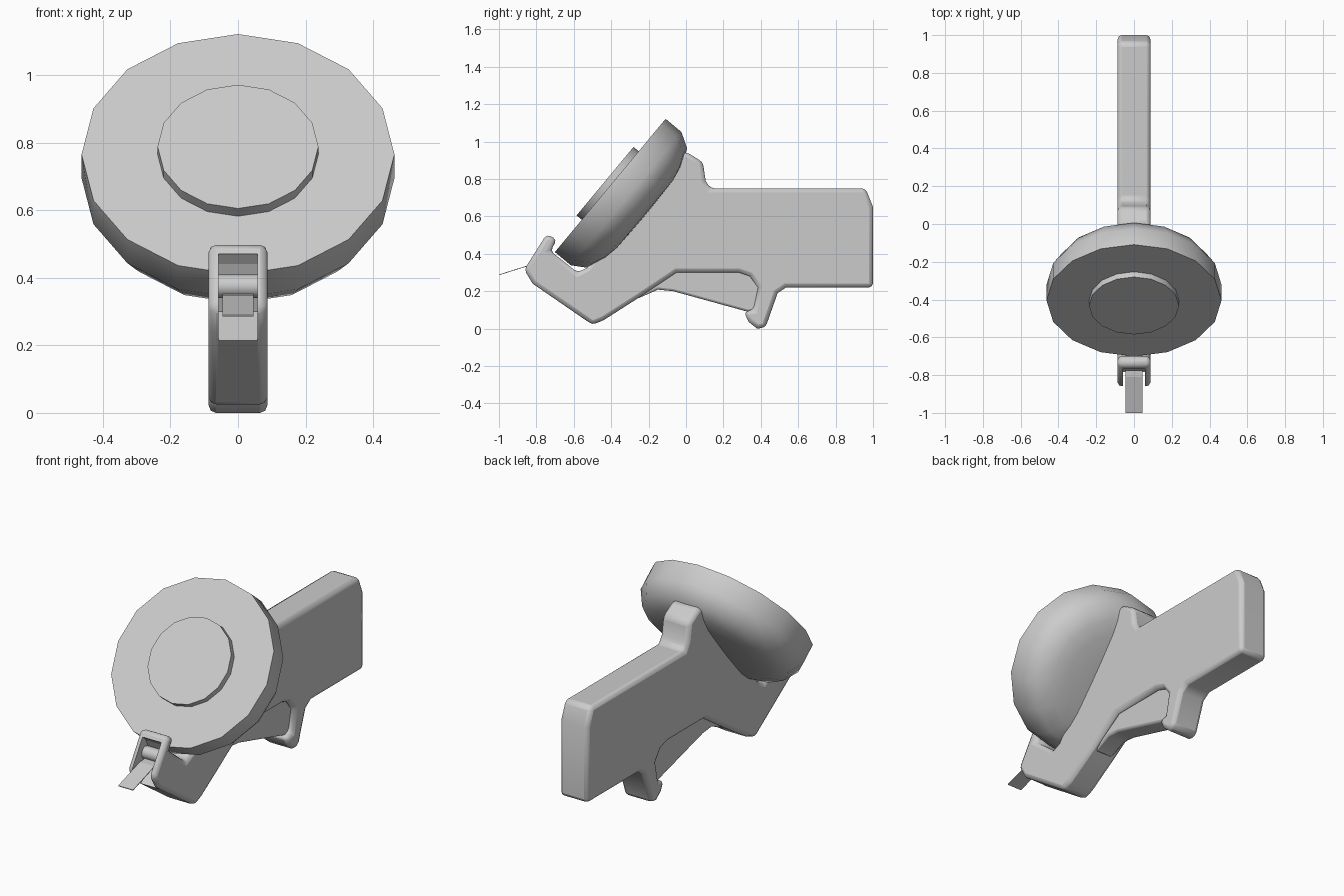
import bpy, bmesh, math
from mathutils import Matrix, Vector

cube = bpy.data.objects.get("Cube")
if cube:
    bpy.data.objects.remove(cube, do_unlink=True)

grey = bpy.data.materials.new("plain grey")
grey.use_nodes = True
COLOUR = (0.6, 0.6, 0.6, 1)
grey.diffuse_color = COLOUR
grey.node_tree.nodes["Principled BSDF"].inputs["Base Color"].default_value = COLOUR


def finish(name, bm):
    bmesh.ops.recalc_face_normals(bm, faces=bm.faces)
    mesh = bpy.data.meshes.new(name)
    bm.to_mesh(mesh)
    bm.free()
    obj = bpy.data.objects.new(name, mesh)
    bpy.context.collection.objects.link(obj)
    mesh.materials.append(grey)
    return obj


def smooth(obj, degrees=35):
    bpy.ops.object.select_all(action='DESELECT')
    obj.select_set(True)
    bpy.context.view_layer.objects.active = obj
    bpy.ops.object.shade_smooth_by_angle(angle=math.radians(degrees))


def slab(name, profile, half, bevel=0.0):
    """Side profile (y, z) extruded across x, with rounded edges."""
    bm = bmesh.new()
    face = bm.faces.new([bm.verts.new((-half, y, z)) for y, z in profile])
    moved = bmesh.ops.extrude_face_region(bm, geom=[face])["geom"]
    bmesh.ops.translate(bm, vec=(2 * half, 0, 0),
                        verts=[v for v in moved if isinstance(v, bmesh.types.BMVert)])
    obj = finish(name, bm)
    if bevel:
        mod = obj.modifiers.new("rounding", 'BEVEL')
        mod.width, mod.segments = bevel, 2
        mod.limit_method, mod.angle_limit = 'ANGLE', math.radians(50)
    return obj


def lathe(name, profile, matrix, sides=16):
    """Closed (radius, height) profile turned round the local z axis."""
    bm = bmesh.new()
    rings = []
    for r, h in profile:
        rings.append([bm.verts.new((r * math.sin(i * math.tau / sides),
                                    r * math.cos(i * math.tau / sides), h))
                      for i in range(sides)])
    for low, high in zip(rings, rings[1:]):
        for i in range(sides):
            j = (i + 1) % sides
            bm.faces.new((low[i], low[j], high[j], high[i]))
    bm.faces.new(rings[0])
    bm.faces.new(rings[-1])
    bm.transform(matrix)
    return finish(name, bm)


# Body: handle, finger lug, angled nose and rear fin
body = slab("body", [
    (1.0, 0.22), (1.0, 0.65), (0.96, 0.75), (0.13, 0.75), (0.105, 0.79),
    (0.09, 0.89), (0.0, 0.945), (-0.06, 0.92), (-0.49, 0.38), (-0.53, 0.325),
    (-0.58, 0.3), (-0.725, 0.415), (-0.69, 0.475), (-0.745, 0.505),
    (-0.865, 0.315), (-0.82, 0.24), (-0.5, 0.02), (-0.44, 0.045),
    (-0.26, 0.16), (-0.05, 0.3), (0.28, 0.3), (0.34, 0.28), (0.385, 0.22),
    (0.36, 0.1), (0.31, 0.09), (0.335, 0.035), (0.38, 0.0), (0.425, 0.005),
    (0.49, 0.19), (0.535, 0.22)], 0.087, 0.022)

# Window through the nose
cutter = slab("nose_cutter", [
    (-0.775, 0.22), (-0.95, 0.1), (-0.95, 0.47), (-0.76, 0.47), (-0.735, 0.44), (-0.67, 0.3)], 0.058)
cutter.hide_render = True
cutter.hide_viewport = True
cut = body.modifiers.new("nose window", 'BOOLEAN')
cut.operation, cut.object, cut.solver = 'DIFFERENCE', cutter, 'EXACT'
smooth(body, 50)

# Thin web under the grip
web = slab("finger_guard_web", [
    (-0.26, 0.16), (-0.15, 0.208), (-0.07, 0.2), (0.33, 0.09), (0.4, 0.1),
    (0.4, 0.24), (0.3, 0.32), (-0.08, 0.32)], 0.06, 0.012)
smooth(web)

# Tilted reel drum with a round hub plate
axis = Vector((0, -0.77, 0.64)).normalized()
up = Vector((0, 0.64, 0.77)).normalized()
side = up.cross(axis)
tilt = Matrix((side, up, axis)).transposed().to_4x4()
place = Matrix.Translation((0, -0.405, 0.765)) @ tilt
drum = lathe("reel_drum", [(0.1, -0.245), (0.25, -0.24), (0.33, -0.225),
                           (0.415, -0.19), (0.463, -0.11), (0.463, 0)], place)
smooth(drum, 50)
hub = lathe("hub_plate", [(0.238, -0.02), (0.238, 0.036)], place)
smooth(hub)

# Roller inside the nose and the strip feeding out of it
roller_turn = Matrix.Translation((0, -0.74, 0.375)) @ Matrix.Rotation(math.pi / 2, 4, 'Y')
roller = lathe("feed_roller", [(0.035, -0.06), (0.035, 0.06)], roller_turn, 12)
smooth(roller)
slab("tape_strip", [(-0.74, 0.35), (-0.81, 0.345), (-1.0, 0.285),
                    (-1.0, 0.289), (-0.81, 0.349), (-0.74, 0.354)], 0.046)
